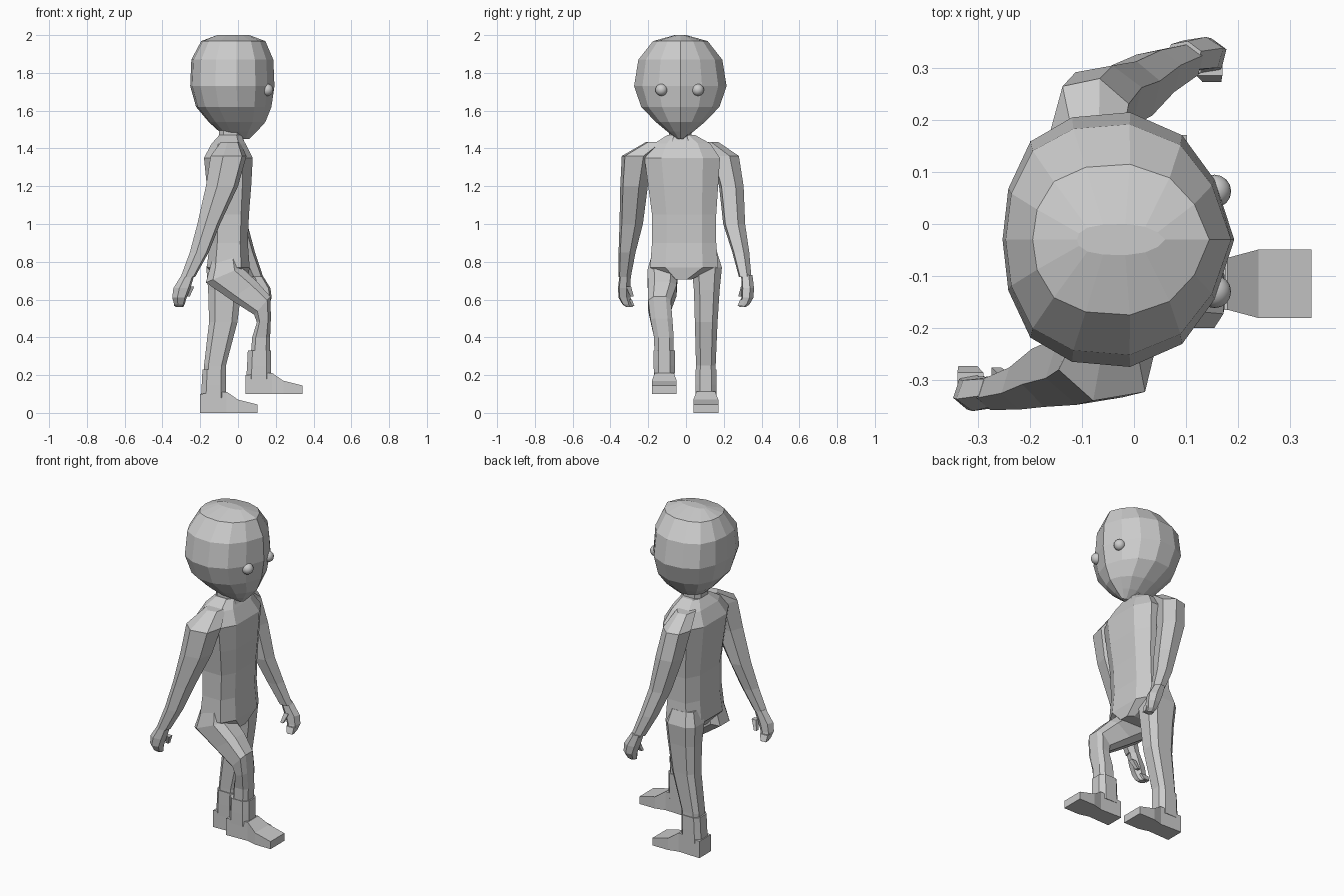
import bpy, bmesh
from mathutils import Vector

# Cross-sections: u runs back (-1) to front (+1), v runs across
OCT = [(1, .55), (.6, 1), (-.6, 1), (-1, .55), (-1, -.55), (-.6, -1), (.6, -1), (1, -.55)]
HEX = [(1, .35), (.25, 1), (-.7, .8), (-1, -.3), (-.3, -1), (.75, -.8)]
BOX = [(1, 1), (-1, 1), (-1, -1), (1, -1)]
half = [(.83, .47), (.55, .82), (.1, 1), (-.4, .96), (-.76, .77), (-.95, .4)]
SKULL = [(1, 0)] + half + [(-1, 0)] + [(u, -v) for u, v in reversed(half)]


def loft(name, rings, section):
    """Each ring: (front x, front z, back x, back z, centre y, half width)."""
    bm = bmesh.new()
    loops = []
    for fx, fz, bx, bz, y, w in rings:
        f, b = Vector((fx, y, fz)), Vector((bx, y, bz))
        mid, ax = (f + b) / 2, (f - b) / 2
        loops.append([bm.verts.new(mid + ax * u + Vector((0, w * v, 0))) for u, v in section])
    n = len(section)
    for a, b in zip(loops, loops[1:]):
        for i in range(n):
            j = (i + 1) % n
            bm.faces.new((a[i], a[j], b[j], b[i]))
    bm.faces.new(loops[0])
    bm.faces.new(loops[-1])
    bmesh.ops.recalc_face_normals(bm, faces=bm.faces)
    me = bpy.data.meshes.new(name)
    bm.to_mesh(me)
    bm.free()
    ob = bpy.data.objects.new(name, me)
    bpy.context.collection.objects.link(ob)
    return ob


def level(z, x0, x1, y, w):
    return (x1, z, x0, z, y, w)


def column(name, rows, section):
    """Rows: (z, x, y, half depth, half width)."""
    return loft(name, [level(z, x - d, x + d, y, w) for z, x, y, d, w in rows], section)


# Head
loft("head", [level(z, a, b, -.03, w) for z, a, b, w in (
    (2.0, -.11, .06, .03), (1.968, -.195, .145, .145), (1.87, -.247, .187, .222),
    (1.73, -.253, .193, .245), (1.62, -.222, .177, .207), (1.54, -.155, .145, .13),
    (1.49, -.1, .1, .07), (1.45, -.03, .06, .015))], SKULL)

# Eyes
for side, y in (("right", -.13), ("left", .063)):
    bpy.ops.mesh.primitive_uv_sphere_add(segments=16, ring_count=10, radius=.032,
                                         location=(.155, y, 1.71))
    bpy.context.object.name = side + "_eye"
    bpy.ops.object.shade_smooth()

# Neck and torso
loft("neck", [level(1.55, -.1, .02, -.03, .06), level(1.47, -.1, .02, -.03, .06),
              level(1.42, -.12, .04, -.03, .09)], OCT)
loft("torso", [level(*r) for r in (
    (1.47, -.1, .015, -.025, .075), (1.425, -.14, .04, -.02, .15),
    (1.35, -.18, .078, -.02, .2), (1.2, -.165, .07, -.015, .185),
    (1.05, -.15, .058, -.01, .17), (.9, -.15, .052, -.01, .17),
    (.77, -.165, .062, -.01, .18), (.705, -.11, .05, -.025, .05))], OCT)

# Arms: right swings back, left swings forward
column("right_arm", [
    (1.435, -.04, -.15, .05, .06), (1.36, -.05, -.255, .095, .085),
    (1.2, -.085, -.275, .085, .073), (1.0, -.155, -.29, .06, .062),
    (.85, -.205, -.312, .05, .045), (.72, -.265, -.325, .038, .033)], HEX)
column("left_arm", [
    (1.435, -.08, .11, .05, .06), (1.36, -.085, .205, .075, .075),
    (1.2, -.06, .24, .075, .065), (1.0, -.01, .255, .06, .058),
    (.85, .04, .29, .05, .045), (.72, .095, .313, .038, .033)], HEX)

# Hands with curled fingers and thumb
for side, x, s, d in (("right", -.265, -1, -1), ("left", .095, 1, 1)):
    column(side + "_hand", [
        (.73, x, s * .322, .034, .03), (.66, x + d * .032, s * .327, .045, .033),
        (.61, x + d * .045, s * .325, .038, .032), (.575, x + d * .045, s * .312, .028, .025),
        (.56, x + d * .045, s * .298, .02, .018)], HEX)
    column(side + "_fingers", [
        (.6, x + d * .05, s * .3, .025, .014), (.565, x + d * .055, s * .285, .018, .012)], BOX)
    column(side + "_thumb", [
        (.67, x + .02, s * .305, .014, .014), (.615, x + .0, s * .285, .009, .009)], BOX)

# Legs: right knee raised, left standing
loft("right_leg", [
    (.0, .83, -.14, .8, -.115, .07), (.02, .77, -.17, .69, -.125, .08),
    (.1, .695, -.04, .6, -.125, .075), (.172, .615, .085, .52, -.14, .06),
    (.174, .5, .1, .48, -.13, .058), (.17, .4, .075, .4, -.117, .052),
    (.165, .2, .06, .2, -.115, .05)], OCT)
column("left_leg", [
    (.85, -.07, .1, .075, .065), (.77, -.07, .11, .098, .08),
    (.65, -.07, .11, .088, .068), (.48, -.078, .107, .075, .06),
    (.25, -.122, .105, .058, .052), (.1, -.12, .105, .055, .05)], OCT)

# Boots: ankle cuff and wedge foot
for side, dx, y, dz in (("right", 0, -.115, 0), ("left", -.24, .105, -.1)):
    column(side + "_boot_cuff", [
        (.33 + dz, .114 + dx, y, .062, .056), (.25 + dz, .112 + dx, y, .064, .056),
        (.18 + dz, .11 + dx, y, .066, .055)], OCT)
    loft(side + "_foot", [(x + dx, top + dz, x + dx, .1 + dz, y, w) for x, top, w in (
        (.04, .2, .055), (.18, .212, .05), (.24, .17, .066), (.342, .145, .066))], BOX)
